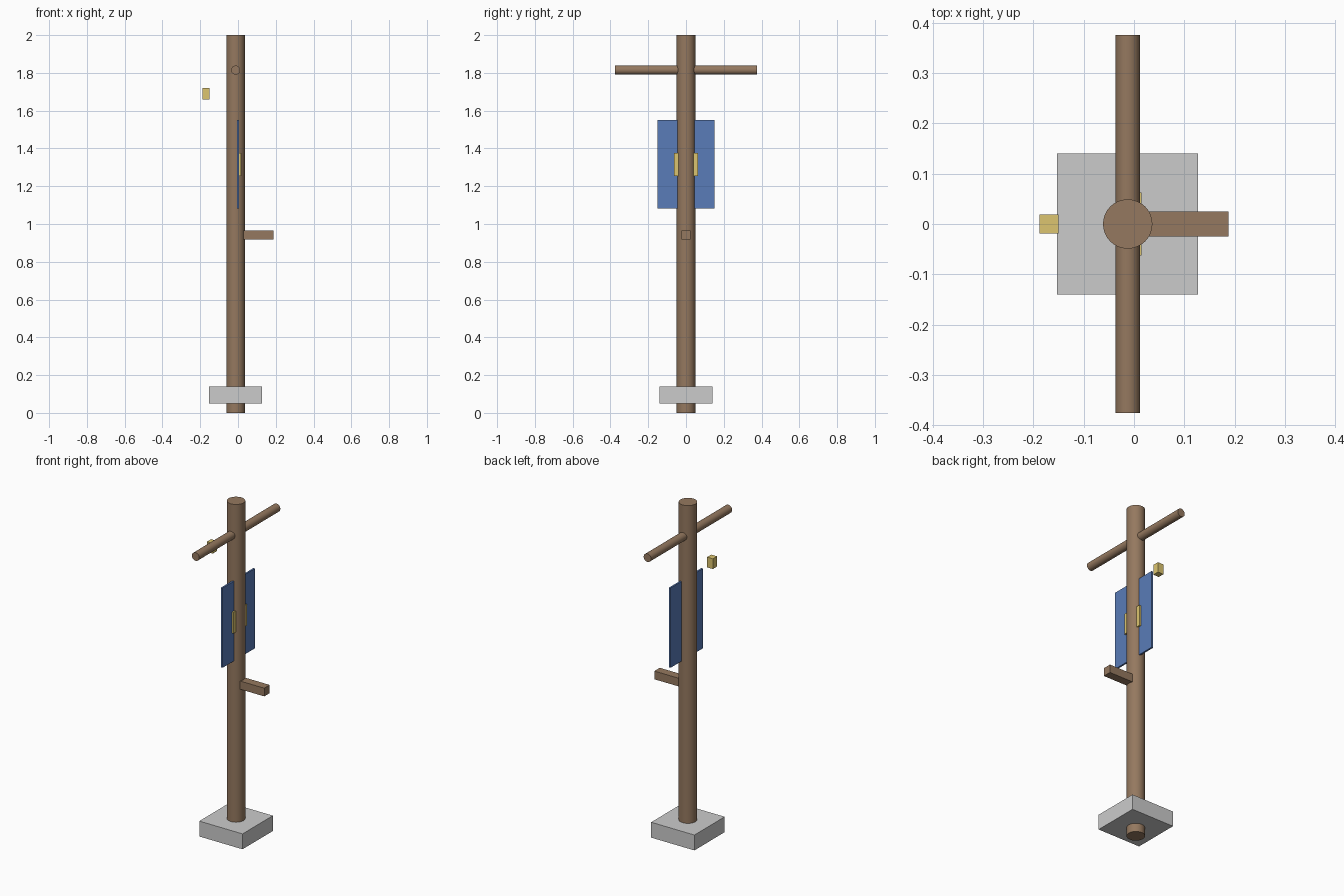
import bpy
from math import pi

if "Cube" in bpy.data.objects:
    bpy.data.objects.remove(bpy.data.objects["Cube"])

def material(name, rgb):
    m = bpy.data.materials.new(name)
    m.diffuse_color = (*rgb, 1)
    m.use_nodes = True
    m.node_tree.nodes["Principled BSDF"].inputs["Base Color"].default_value = m.diffuse_color
    return m

WOOD = material("wood", (0.30, 0.19, 0.115))
BLUE = material("blue", (0.10, 0.20, 0.48))
YELLOW = material("yellow", (0.72, 0.56, 0.16))

def finish(name, mat):
    ob = bpy.context.object
    ob.name = name
    if mat:
        ob.data.materials.append(mat)
    return ob

def box(name, x, y, z, mat=None):
    """Box from (min, max) ranges on each axis."""
    ranges = (x, y, z)
    bpy.ops.mesh.primitive_cube_add(size=1, location=[(a + b) / 2 for a, b in ranges])
    bpy.context.object.scale = [b - a for a, b in ranges]
    bpy.ops.object.transform_apply(location=False, rotation=False, scale=True)
    return finish(name, mat)

def rod(name, radius, length, loc, mat, rot=(0, 0, 0)):
    bpy.ops.mesh.primitive_cylinder_add(vertices=32, radius=radius, depth=length,
                                        location=loc, rotation=rot)
    bpy.ops.object.shade_smooth_by_angle(angle=pi / 6)
    return finish(name, mat)

AXIS = -0.0125  # x of the post centre

# Post and crossbar
rod("post", 0.049, 2.0, (AXIS, 0, 1.0), WOOD)
rod("crossbar", 0.024, 0.75, (AXIS, 0, 1.815), WOOD, (pi / 2, 0, 0))

# Base block
box("base", (AXIS - 0.14, AXIS + 0.14), (-0.14, 0.14), (0.05, 0.14))

# Peg sticking out of the post
box("peg", (0.03, 0.1875), (-0.025, 0.025), (0.917, 0.965), WOOD)

# Thin hanging panel with an emblem plate
box("panel", (-0.005, 0.005), (-0.15, 0.15), (1.083, 1.55), BLUE)
box("panel_plate", (0.005, 0.015), (-0.0625, 0.0625), (1.253, 1.377), YELLOW)

# Small detached block behind the post
box("small_block", (-0.1875, -0.15), (-0.019, 0.019), (1.66, 1.72), YELLOW)
